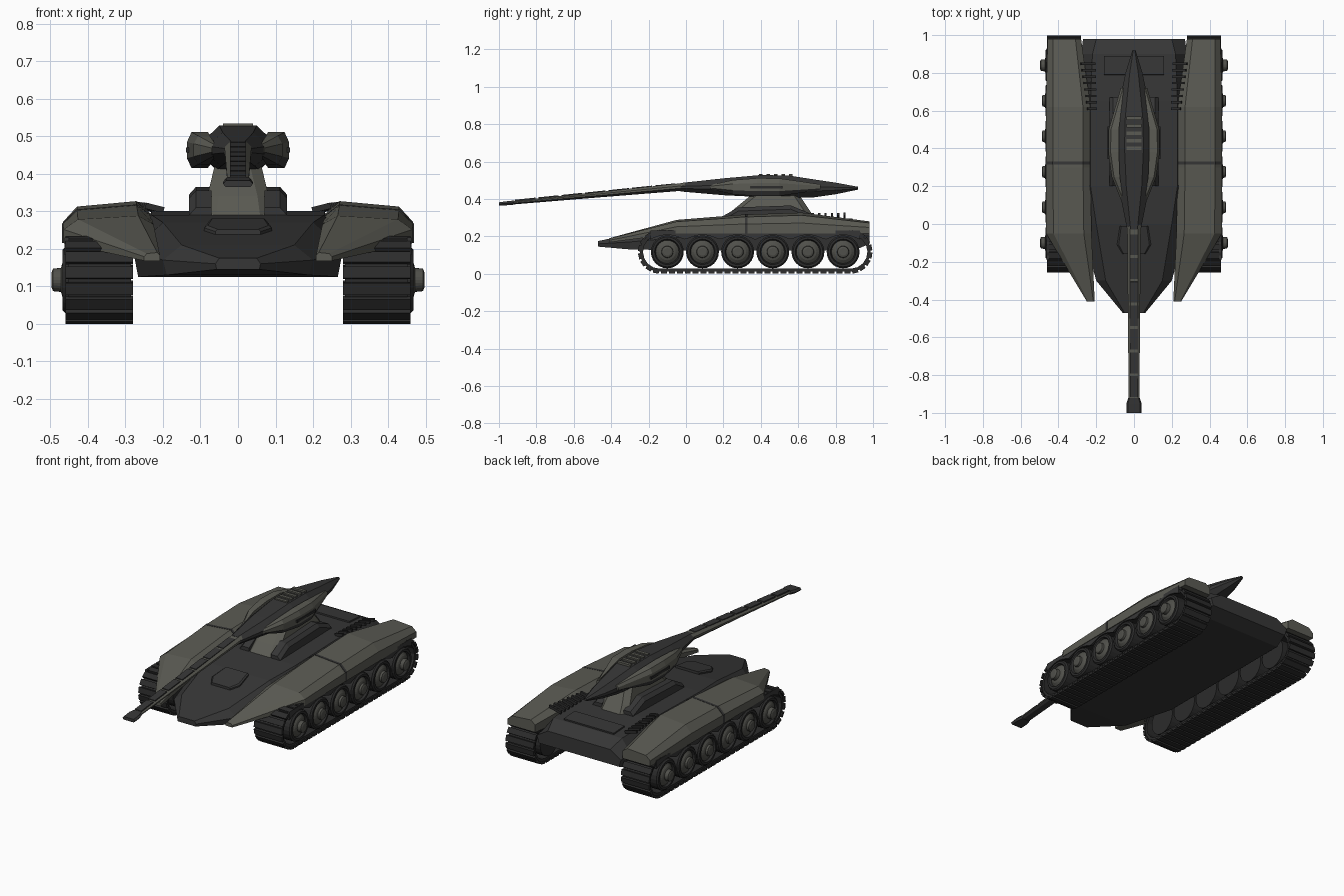
import bpy, bmesh
from math import sin, cos, pi
from mathutils import Matrix, Vector

cube = bpy.data.objects.get("Cube")
if cube:
    bpy.data.objects.remove(cube)


def material(name, r, g, b):
    m = bpy.data.materials.new(name)
    m.use_nodes = True
    m.diffuse_color = (r, g, b, 1)
    node = next(n for n in m.node_tree.nodes if n.type == 'BSDF_PRINCIPLED')
    node.inputs["Base Color"].default_value = (r, g, b, 1)
    node.inputs["Roughness"].default_value = 0.8
    return m


ARMOUR = material("olive grey armour", .105, .105, .088)
HULL = material("charcoal hull", .037, .037, .037)
TRACK = material("black track", .025, .025, .025)
WHEEL = material("grey wheel", .08, .08, .07)


def finish(name, bm, mats, mirror=False, rule=None):
    bmesh.ops.recalc_face_normals(bm, faces=bm.faces[:])
    bm.normal_update()
    if rule:
        for f in bm.faces:
            f.material_index = rule(f)
    mesh = bpy.data.meshes.new(name)
    bm.to_mesh(mesh)
    bm.free()
    for m in mats:
        mesh.materials.append(m)
    ob = bpy.data.objects.new(name, mesh)
    bpy.context.scene.collection.objects.link(ob)
    if mirror:
        mod = ob.modifiers.new("mirror", 'MIRROR')
        mod.use_mirror_merge = False
    return ob


def loft(name, rings, mats, mirror=False, rule=None, closed=False):
    """Skin a list of equal point rings, capped or joined end to end."""
    bm = bmesh.new()
    rows = [[bm.verts.new(p) for p in ring] for ring in rings]
    n = len(rows[0])
    pairs = list(zip(rows, rows[1:]))
    if closed:
        pairs.append((rows[-1], rows[0]))
    else:
        bm.faces.new(rows[0])
        bm.faces.new(rows[-1])
    for a, b in pairs:
        for i in range(n):
            j = (i + 1) % n
            bm.faces.new((a[i], a[j], b[j], b[i]))
    return finish(name, bm, mats, mirror, rule)


def boxes(name, items, mat, mirror=False):
    """Items are (centre, size, rotation matrix)."""
    bm = bmesh.new()
    for centre, size, rot in items:
        mtx = Matrix.Translation(centre) @ rot.to_4x4() @ Matrix.Diagonal((*size, 1))
        bmesh.ops.create_cube(bm, size=1, matrix=mtx)
    return finish(name, bm, [mat], mirror)


def turn(angle, axis):
    return Matrix.Rotation(angle, 3, axis)


FLAT = turn(0, 'X')


def symmetric(y, half):
    """Full ring from the (x, z) points of its +x half, bottom to top."""
    return [(x, y, z) for x, z in half] + [(-x, y, z) for x, z in reversed(half)]


# Hull: y, top half width, middle half width, top, bottom
hull = [(-.47, .05, .06, .175, .145), (-.3, .15, .2, .21, .13),
        (0, .2, .28, .27, .125), (.2, .23, .28, .29, .125),
        (.65, .23, .28, .3, .125), (.9, .22, .28, .285, .125),
        (.98, .2, .27, .245, .16)]
loft("hull", [symmetric(y, [(m * .95, b), (m, b + (t - b) * .5), (w, t)])
              for y, w, m, t, b in hull], [HULL])

# Raised hatch on the sloping front deck
hatch = [(-.06, -.16), (.06, -.16), (.09, -.11), (.075, -.01), (-.075, -.01), (-.09, -.11)]
loft("front_hatch", [[(x * s, y, .27 + .2 * y + h) for x, y in hatch]
                     for s, h in ((1, -.01), (1, .008), (.9, .014))], [HULL])
boxes("rear_deck_plate", [((0, .84, .291), (.32, .1, .012), turn(-.06, 'X'))], HULL)

# Side armour: y, inner x, outer x, top, bottom
fender = [(-.41, .208, .25, .19, .168), (-.05, .225, .465, .288, .215),
          (.3, .23, .467, .316, .215), (.62, .23, .467, .327, .215),
          (.98, .28, .457, .28, .215)]
shape = [(0, 0), (0, .68), (.17, 1), (.84, .87), (1, .5), (1, 0)]
loft("side_armour", [[(a + u * (o - a), y, b + v * (t - b)) for u, v in shape]
                     for y, a, o, t, b in fender], [ARMOUR], True)
seam = [(u, v + .012 if v else v) for u, v in shape]
loft("armour_seam", [[(.228 + u * .241, y, .215 + v * .102) for u, v in seam]
                     for y in (.315, .33)], [HULL], True)

# Cooling fins behind the turret
boxes("cooling_fins", [((.222 + i * .003, .61 + i * .034, .309),
                        (.05 + i * .004, .012, .016), turn(-.25, 'Y'))
                       for i in range(8)], TRACK, True)

# Tracks: closed belt with pads set along its length
FRONT, BACK, AXLE = -.14, .88, .117


def belt_point(s, r):
    """Point and angle at fraction s of the belt, at radius r."""
    straight, arc = BACK - FRONT, pi * .11
    d = s * 2 * (straight + arc)
    if d < straight:
        return FRONT + d, AXLE - r, 0
    d -= straight
    if d < arc:
        a = d / .11
        return BACK + r * sin(a), AXLE - r * cos(a), a
    d -= arc
    if d < straight:
        return BACK - d, AXLE + r, pi
    a = (d - straight) / .11
    return FRONT - r * sin(a), AXLE + r * cos(a), pi + a


belt, pads = [], []
COUNT = 64
for i in range(COUNT):
    yo, zo, a = belt_point(i / COUNT, .106)
    yi, zi, a = belt_point(i / COUNT, .09)
    belt.append([(.285, yo, zo), (.452, yo, zo), (.452, yi, zi), (.285, yi, zi)])
    y, z, a = belt_point((i + .5) / COUNT, .109)
    pads.append(((.37, y, z), (.18, .032, .014), turn(a, 'X')))
loft("track_belt", belt, [TRACK], True, closed=True)
boxes("track_pads", pads, TRACK, True)

# Road wheels, with longer hubs on the end pair
PITCH = .188
SEGMENTS = 24
for k in range(6):
    yc = -.1 + k * PITCH
    hub = .497 if k in (0, 5) else .488
    profile = [(.285, .05), (.285, .088), (.46, .088), (.468, .08), (.468, .068),
               (.456, .062), (.468, .045), (.472, .032), (hub - .004, .03), (hub, .02)]
    rings = [[(x, yc + r * cos(2 * pi * i / SEGMENTS), AXLE + r * sin(2 * pi * i / SEGMENTS))
              for i in range(SEGMENTS)] for x, r in profile]

    def tyre(f, yc=yc):
        c = f.calc_center_median()
        return int(c.x < .45 or Vector((c.y - yc, c.z - AXLE)).length > .064)

    loft("road_wheel_%d" % (k + 1), rings, [WHEEL, TRACK], True, tyre)

# Scalloped skirt arching over each wheel
ys = [-.19 + i * .02 for i in range(57)]
skirt = [(y, .182 + .026 * abs(cos(pi * (y + .1) / PITCH))) for y in ys]
skirt += [(ys[-1], .23), (ys[0], .23)]
loft("scalloped_skirt", [[(x, y, z) for y, z in skirt] for x in (.45, .462)], [HULL], True)


# Turret pedestal, tapering upward
def octagon(w, y0, y1, z, c=.03):
    half = [(w - c, y0), (w, y0 + c), (w, y1 - c), (w - c, y1)]
    return [(x, y, z) for x, y in half] + [(-x, y, z) for x, y in reversed(half)]


loft("turret_pedestal", [octagon(.09, .19, .7, .28), octagon(.082, .25, .66, .34),
                         octagon(.06, .36, .6, .43)], [ARMOUR])
block = [(.2, .31), (.28, .355), (.56, .365), (.67, .32)]
loft("pedestal_block", [[(.07, y, .28), (.13, y, .28), (.13, y, z - .02), (.112, y, z), (.07, y, z)]
                        for y, z in block], [HULL], True)

# Turret body: y, half width, top, bottom
body = [(-.03, .036, .485, .44), (.2, .082, .51, .42), (.4, .1, .528, .41),
        (.55, .095, .525, .405), (.68, .07, .505, .408), (.8, .045, .487, .425),
        (.92, .008, .465, .45)]
loft("turret_body", [symmetric(y, [(w * .55, b), (w, b + (t - b) * .35),
                                   (w, b + (t - b) * .6), (w * .5, t)])
                     for y, w, t, b in body], [HULL])

# Cheek pods along the turret: y, inner x, outer x, half height
pod = [(.13, .058, .07, .012), (.25, .075, .118, .038), (.38, .08, .136, .048),
       (.5, .08, .134, .047), (.72, .055, .07, .015)]
loft("turret_cheek", [[(a, y, .463 - h), (o - .012, y, .463 - h), (o, y, .463 - h * .45),
                       (o, y, .463 + h * .45), (o - .012, y, .463 + h), (a, y, .463 + h)]
                      for y, a, o, h in pod], [ARMOUR, HULL], True,
     lambda f: int(f.normal.z < -.4))
boxes("cheek_slot", [((.134, .43, .463), (.01, .17, .014), FLAT)], TRACK, True)

# Roof louvres
boxes("roof_louvres", [((0, .4 + i * .04, .527), (.08, .018, .014), FLAT)
                       for i in range(5)], ARMOUR)

# Gun: drooping barrel, dark top plates, muzzle block
DROOP = .093


def gun_z(y):
    return .466 + DROOP * y


loft("gun_barrel", [symmetric(y, [(w * .6, gun_z(y) - h), (w, gun_z(y) - h * .3),
                                  (w, gun_z(y) + h * .3), (w * .6, gun_z(y) + h)])
                    for y, w, h in ((-.97, .028, .009), (-.5, .032, .014), (.1, .037, .022))],
     [ARMOUR, HULL], rule=lambda f: int(f.normal.z < -.4))
boxes("barrel_plates", [((0, y, gun_z(y) + .0185 + y * .0095), (.042, .11, .01), turn(DROOP + .01, 'X'))
                        for y in [-.86 + i * .125 for i in range(7)]], HULL)
loft("muzzle", [symmetric(y, [(w * .8, gun_z(y) - h), (w, gun_z(y)), (w * .8, gun_z(y) + h)])
                for y, w, h in ((-1, .04, .009), (-.95, .04, .011), (-.92, .03, .011))], [HULL])
